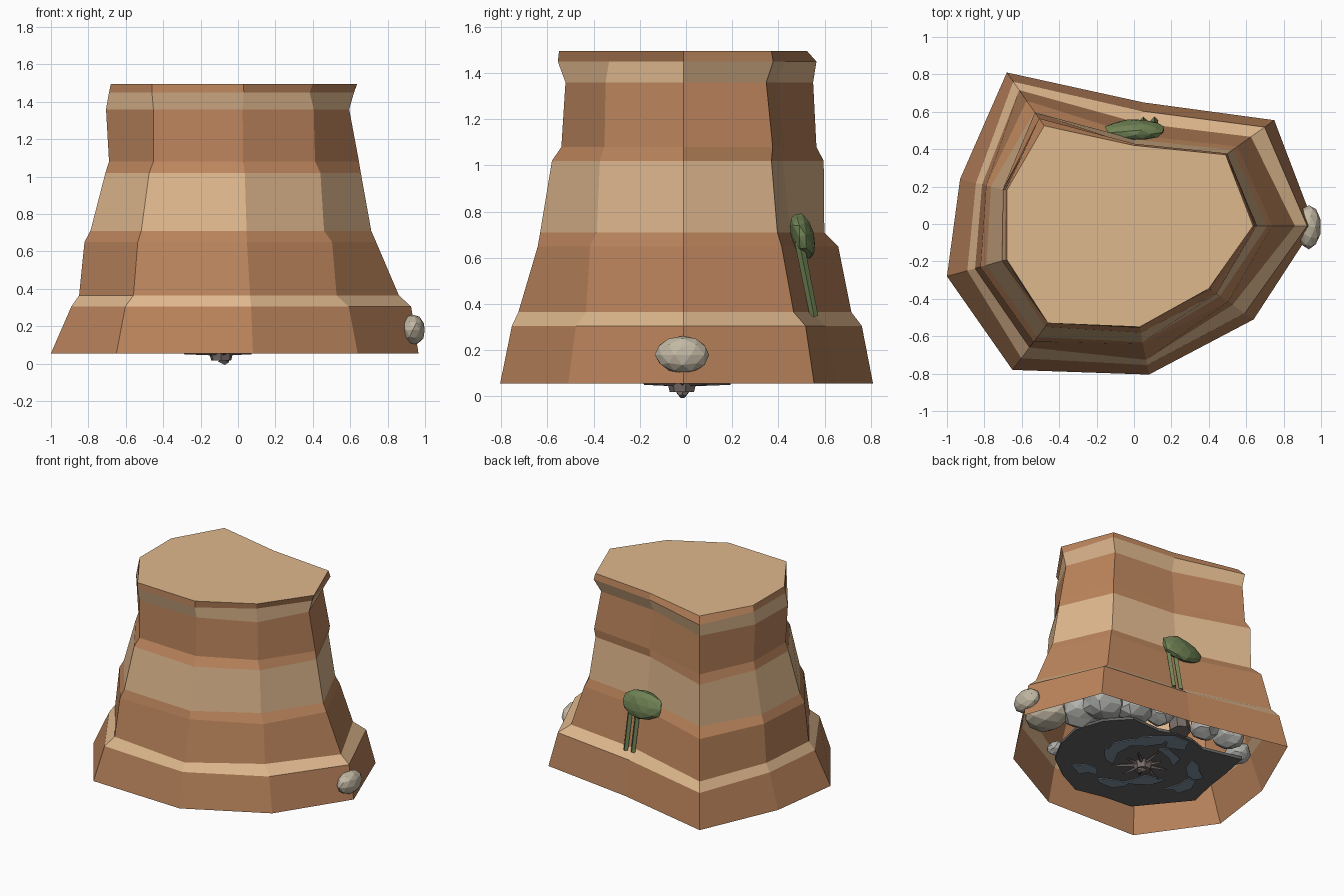
import bpy, bmesh, math, random
from mathutils import Vector, Matrix

if "Cube" in bpy.data.objects:
    bpy.data.objects.remove(bpy.data.objects["Cube"])

random.seed(4)

def mat(name, c):
    m = bpy.data.materials.new(name)
    m.diffuse_color = (*c, 1)
    m.use_nodes = True
    m.node_tree.nodes["Principled BSDF"].inputs["Base Color"].default_value = m.diffuse_color
    return m

BROWN = mat("red brown rock", (0.50, 0.232, 0.107))
TAN = mat("tan rock", (0.74, 0.48, 0.27))
PEBBLE = mat("pale stone", (0.54, 0.48, 0.37))
GREEN = mat("cactus green", (0.16, 0.225, 0.09))
DARK = mat("dark ground", (0.13, 0.13, 0.13))
BLUE = mat("blue grey", (0.22, 0.30, 0.38))
GREY = mat("grey stone", (0.46, 0.46, 0.44))
WOOD = mat("dark wood", (0.19, 0.155, 0.145))

def finish(name, bm, *mats):
    me = bpy.data.meshes.new(name)
    bm.to_mesh(me)
    bm.free()
    for m in mats:
        me.materials.append(m)
    ob = bpy.data.objects.new(name, me)
    bpy.context.collection.objects.link(ob)
    return ob

def stone(name, loc, size, m, jitter=0.08, sub=2, tilt=0.0):
    bm = bmesh.new()
    bmesh.ops.create_icosphere(bm, subdivisions=sub, radius=1)
    for v in bm.verts:
        v.co *= 1 + random.uniform(-jitter, jitter)
    bm.transform(Matrix.Translation(loc) @ Matrix.Rotation(tilt, 4, 'X') @ Matrix.Diagonal((*size, 1)))
    return finish(name, bm, m)

def rod(name, a, b, r1, r2, sides, m):
    a, b = Vector(a), Vector(b)
    bm = bmesh.new()
    bmesh.ops.create_cone(bm, cap_ends=True, segments=sides, radius1=r1, radius2=r2, depth=(b - a).length)
    bm.transform(Matrix.Translation((a + b) / 2) @ (b - a).to_track_quat('Z', 'Y').to_matrix().to_4x4())
    return finish(name, bm, m)

def plate(name, cx, cy, z, radii, m, thick, sy=1.0, turn=0.0):
    """Thin irregular slab with one corner for each radius."""
    bm = bmesh.new()
    n = len(radii)
    loops = []
    for h in (z, z + thick):
        ring = []
        for i, r in enumerate(radii):
            a = 2 * math.pi * i / n
            px, py = r * math.cos(a), r * math.sin(a) * sy
            ring.append(bm.verts.new((cx + px * math.cos(turn) - py * math.sin(turn),
                                      cy + px * math.sin(turn) + py * math.cos(turn), h)))
        loops.append(ring)
    bm.faces.new(loops[0][::-1])
    bm.faces.new(loops[1])
    for i in range(n):
        j = (i + 1) % n
        bm.faces.new((loops[0][i], loops[0][j], loops[1][j], loops[1][i]))
    return finish(name, bm, m)

# Mesa: outline at the foot and at the top, blended through the strata per corner
FOOT = [(-.68, .81), (.05, .65), (.75, .555), (.965, -.01), (.64, -.51),
        (.08, -.805), (-.65, -.78), (-1, -.28), (-.93, .24)]
TOP = [(-.48, .525), (0, .42), (.49, .37), (.637, -.01), (.40, -.345),
       (.03, -.55), (-.46, -.53), (-.68, -.19), (-.68, .18)]
LEVELS = [.055, .305, .365, .65, .71, 1.02, 1.08, 1.36, 1.45, 1.495]
BACK = [0, .17, .33, .53, .74, .75, .86, .91, .86, 1]
BACK_RIGHT = [0, .2, .48, .76, .86, 1.0, .97, 1.12, .96, 1]
RIGHT = [0, .12, .32, .69, .77, .94, .97, 1.13, 1.05, 1]
FRONT_RIGHT = [0, .2, .47, .57, .75, .83, .95, .98, 1.07, 1]
FRONT = [0, .2, .31, .64, .68, .88, 1.04, 1.11, .98, 1]
FRONT_LEFT = [0, .25, .48, .6, .7, .92, 1.04, 1.04, 1.0, 1]
LEFT = [0, .34, .47, .56, .66, .91, .97, .92, .97, 1]
CORNERS = [BACK, BACK_RIGHT, BACK_RIGHT, RIGHT, FRONT_RIGHT, FRONT, FRONT_LEFT, LEFT, LEFT]
TAN_BANDS = {1, 4, 7}

bm = bmesh.new()
rings = []
for k, z in enumerate(LEVELS):
    ring = []
    for f, t, prof in zip(FOOT, TOP, CORNERS):
        p = Vector(f).lerp(Vector(t), prof[k])
        ring.append(bm.verts.new((p.x, p.y, z)))
    rings.append(ring)
n = len(FOOT)
for k in range(len(rings) - 1):
    for i in range(n):
        j = (i + 1) % n
        face = bm.faces.new((rings[k][j], rings[k][i], rings[k + 1][i], rings[k + 1][j]))
        face.material_index = 1 if k in TAN_BANDS else 0
cap = bm.faces.new(rings[-1])
cap.material_index = 1
bmesh.ops.recalc_face_normals(bm, faces=bm.faces)
if cap.normal.z < 0:
    bmesh.ops.reverse_faces(bm, faces=bm.faces)
finish("mesa", bm, BROWN, TAN)

# Pebble at the right foot and the larger pale stone behind it inside the wall
stone("foot_pebble", (.935, -.015, .18), (.065, .118, .082), PEBBLE, 0.03)
stone("inner_pale_stone", (.72, -.06, .17), (.14, .17, .10), PEBBLE, 0.04)

# Shrub on the back ledge with its two stems
stone("shrub_crown", (.01, .505, .695), (.165, .05, .105), GREEN, 0.06, 2, 0.3)
for i, x in enumerate((.05, .11)):
    rod(f"shrub_stem_{i}", (x, .555, .345), (x, .49, .67), .018, .02, 4, GREEN)

# Hollow underside: ground slab, pulled in towards the back
radii = [(.42 if 3 <= i <= 6 else .6) + random.uniform(-.05, .05) for i in range(18)]
plate("underside_ground", -.08, .05, .07, radii, DARK, .02)

# Blue patches scattered around the middle of the slab
for i in range(10):
    a = i * math.pi / 5 + .3
    r = (.26, .36, .42)[i % 3] * (.75 if .8 < a < 2.4 else 1)
    plate(f"blue_patch_{i}", -.08 + r * math.cos(a), .03 + r * math.sin(a), .064,
          [random.uniform(.05, .17) for _ in range(7)], BLUE, .005, .5, a + 1.3)

# Boulders around the back edge of the slab
BOULDERS = [(.55, .10, .15), (.50, .28, .15), (.32, .38, .14), (.15, .45, .10),
            (-.2, .50, .10), (-.40, .52, .11), (-.58, .40, .09), (.42, -.32, .06)]
for i, (x, y, s) in enumerate(BOULDERS):
    stone(f"inner_boulder_{i}", (x, y, .09 + s * .7), (s, s, s * .8), GREY, 0.1)

# Buried trunk, root stub and spreading roots
rod("buried_trunk", (-.02, .46, .08), (-.02, .40, .5), .075, .06, 7, WOOD)
rod("root_stub", (-.09, -.015, .018), (-.09, -.015, .075), .055, .07, 7, WOOD)
for i in range(9):
    a = i * 2 * math.pi / 9
    r = .13 + .08 * (i % 3) / 2
    rod(f"root_{i}", (-.09, -.015, .06),
        (-.09 + r * math.cos(a), -.015 + r * math.sin(a), .055), .018, .005, 4, WOOD)
rod("root_tip", (-.06, -.015, .0), (-.08, -.015, .03), .015, .04, 5, WOOD)
